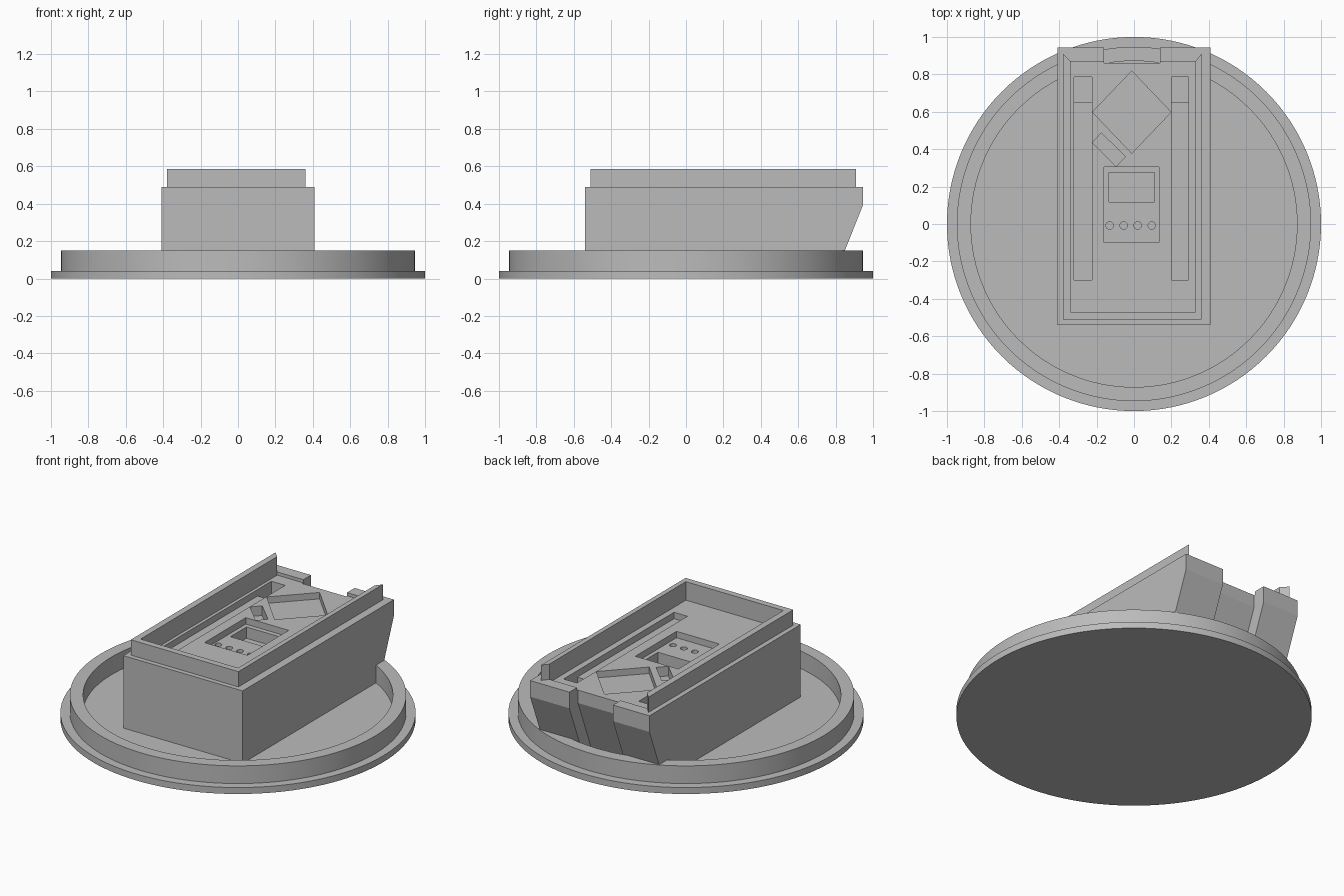
import bpy, bmesh, math
from mathutils import Vector

if "Cube" in bpy.data.objects:
    bpy.data.objects.remove(bpy.data.objects["Cube"], do_unlink=True)

grey = bpy.data.materials.new("plain grey")
grey.use_nodes = True
COLOUR = (0.5, 0.5, 0.5, 1)
grey.diffuse_color = COLOUR
grey.node_tree.nodes["Principled BSDF"].inputs["Base Color"].default_value = COLOUR


def prism(name, points, direction):
    """Extrude a flat outline of 3D points along a direction."""
    bm = bmesh.new()
    face = bm.faces.new([bm.verts.new(p) for p in points])
    ext = bmesh.ops.extrude_face_region(bm, geom=[face])
    moved = [v for v in ext["geom"] if isinstance(v, bmesh.types.BMVert)]
    bmesh.ops.translate(bm, verts=moved, vec=Vector(direction))
    bmesh.ops.recalc_face_normals(bm, faces=bm.faces[:])
    mesh = bpy.data.meshes.new(name)
    bm.to_mesh(mesh)
    bm.free()
    mesh.materials.append(grey)
    obj = bpy.data.objects.new(name, mesh)
    bpy.context.collection.objects.link(obj)
    return obj


def upright(name, outline, z0, z1):
    return prism(name, [(x, y, z0) for x, y in outline], (0, 0, z1 - z0))


def sideways(name, profile, x0, x1):
    return prism(name, [(x0, y, z) for y, z in profile], (x1 - x0, 0, 0))


def rect(x0, x1, y0, y1):
    return [(x0, y0), (x1, y0), (x1, y1), (x0, y1)]


def circle(radius, sides, cx=0, cy=0):
    return [(cx + radius * math.cos(math.tau * i / sides),
             cy + radius * math.sin(math.tau * i / sides)) for i in range(sides)]


def activate(obj):
    bpy.ops.object.select_all(action="DESELECT")
    obj.select_set(True)
    bpy.context.view_layer.objects.active = obj


def cut(obj, cutter, keep=False):
    mod = obj.modifiers.new("cut", "BOOLEAN")
    mod.operation, mod.solver, mod.object = "DIFFERENCE", "EXACT", cutter
    activate(obj)
    bpy.ops.object.modifier_apply(modifier=mod.name)
    if not keep:
        bpy.data.objects.remove(cutter, do_unlink=True)


# Round base with a raised ring
FLOOR, RIM, DECK, TOP = 0.04, 0.15, 0.47, 0.49
base = upright("base_disc", circle(1, 128), 0, FLOOR)
ring = upright("base_ring", circle(0.947, 128), FLOOR, RIM)
cut(ring, upright("ring_cutter", circle(0.872, 128), 0, 0.3))

# Housing with an undercut back
body = sideways("housing", [(-0.54, FLOOR), (0.806, FLOOR), (0.945, 0.39),
                            (0.945, TOP), (-0.54, TOP)], -0.41, 0.41)

# Sunken deck and the notch through the back wall
cut(body, upright("deck_cutter", rect(-0.34, 0.33, -0.47, 0.87), DECK, 0.7))
cut(body, sideways("notch_cutter", [(1.1, 0.6), (0.86, 0.6), (0.86, 0.39),
                                    (0.71, 0.01), (1.1, 0.01)], -0.16, 0.14))

# Long slots, each with a deep shaft at the back closed by a thin underside
for side, x0, x1 in (("right", -0.32, -0.225), ("left", 0.2, 0.292)):
    cut(body, upright("slot_cutter", rect(x0, x1, -0.3, 0.785), 0.43, 0.6))
    shaft = upright("shaft_cutter", rect(x0, x1, 0.65, 0.785), -0.1, 0.6)
    cut(body, shaft, keep=True)
    cut(base, shaft)
    mesh = bpy.data.meshes.new(side + "_shaft_bottom")
    corners = [(x, y, 0) for x, y in reversed(rect(x0, x1, 0.65, 0.785))]
    mesh.from_pydata(corners, [], [(0, 1, 2, 3)])
    mesh.materials.append(grey)
    plate = bpy.data.objects.new(mesh.name, mesh)
    bpy.context.collection.objects.link(plate)

# Control panel: shallow tray, screen well and a row of round holes
cut(body, upright("panel_cutter", rect(-0.16, 0.135, -0.1, 0.305), 0.43, 0.6))
cut(body, upright("screen_cutter", rect(-0.135, 0.11, 0.118, 0.275), 0.36, 0.6))
for i in range(4):
    cut(body, upright("hole_cutter", circle(0.02, 24, -0.13 + 0.075 * i, -0.008), 0.39, 0.6))

# Diamond tray and the small slanted well beside it
cx, cy = -0.012, 0.598
cut(body, upright("diamond_cutter", [(cx - 0.21, cy), (cx, cy - 0.22),
                                     (cx + 0.21, cy), (cx, cy + 0.22)], 0.43, 0.6))
cut(body, upright("slant_cutter", [(-0.222, 0.435), (-0.095, 0.308),
                                   (-0.046, 0.36), (-0.175, 0.487)], 0.41, 0.6))

# Raised lip around three sides with mitred ends
upright("top_lip", [(-0.38, -0.51), (0.36, -0.51), (0.36, 0.91), (0.33, 0.87),
                    (0.33, -0.47), (-0.34, -0.47), (-0.34, 0.87), (-0.38, 0.91)], TOP, 0.585)

for obj in (base, ring, body):
    activate(obj)
    bpy.ops.object.shade_smooth_by_angle(angle=math.radians(20))
